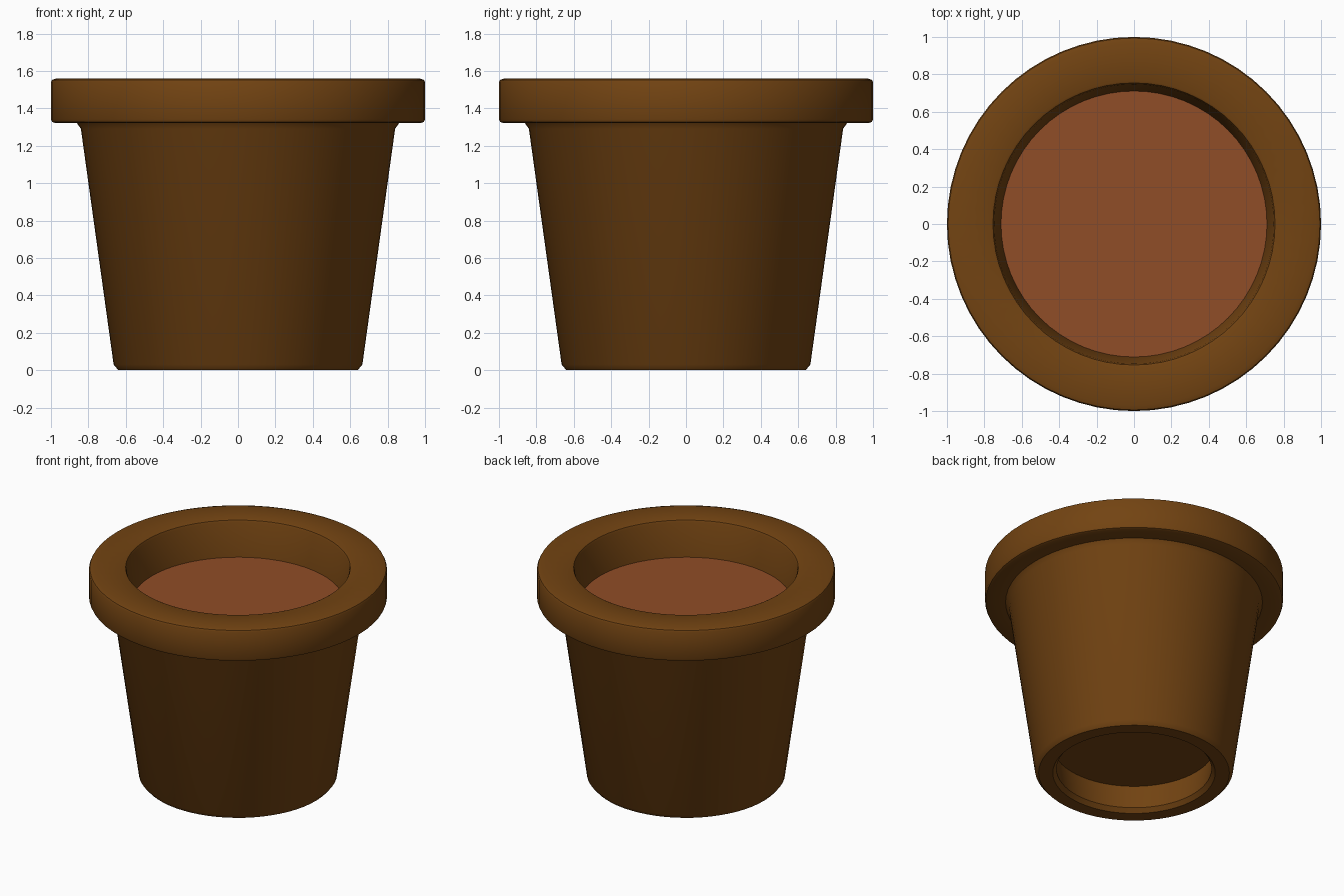
import bpy, bmesh, math

if "Cube" in bpy.data.objects:
    bpy.data.objects.remove(bpy.data.objects["Cube"])

SEGMENTS = 64


def material(name, color):
    mat = bpy.data.materials.new(name)
    mat.diffuse_color = (*color, 1)
    mat.use_nodes = True
    mat.node_tree.nodes["Principled BSDF"].inputs["Base Color"].default_value = mat.diffuse_color
    return mat


def lathe(name, profile, mat, closed):
    """Spin (radius, z) points around z; radius 0 makes a pole."""
    bm = bmesh.new()
    pts = [bm.verts.new((r, 0, z)) for r, z in profile]
    pairs = list(zip(pts, pts[1:]))
    if closed:
        pairs.append((pts[-1], pts[0]))
    edges = [bm.edges.new(p) for p in pairs]
    bmesh.ops.spin(bm, geom=pts + edges, cent=(0, 0, 0), axis=(0, 0, 1),
                   angle=math.tau, steps=SEGMENTS, use_duplicate=False)
    bmesh.ops.remove_doubles(bm, verts=bm.verts, dist=1e-4)
    bmesh.ops.recalc_face_normals(bm, faces=bm.faces)
    mesh = bpy.data.meshes.new(name)
    bm.to_mesh(mesh)
    bm.free()
    obj = bpy.data.objects.new(name, mesh)
    bpy.context.collection.objects.link(obj)
    mesh.materials.append(mat)
    bpy.context.view_layer.objects.active = obj
    obj.select_set(True)
    bpy.ops.object.shade_smooth_by_angle(angle=math.radians(35))
    obj.select_set(False)
    return obj


clay = material("clay", (0.17, 0.057, 0.006))
earth = material("earth", (0.28, 0.075, 0.02))

# Pot: recessed foot, tapered wall, thick overhanging rim, hollow inside
lathe("pot", [
    (0, 0.21), (0.545, 0.21), (0.52, 0.03), (0.545, 0.0),        # foot recess
    (0.64, 0.0), (0.665, 0.03), (0.84, 1.29), (0.862, 1.322),    # outer wall
    (0.98, 1.322), (0.994, 1.328), (1.0, 1.342),                 # rim underside
    (1.0, 1.54), (0.994, 1.552), (0.97, 1.56),                   # rim outside
    (0.765, 1.56), (0.754, 1.555), (0.747, 1.54),                # rim lip
    (0.711, 1.30), (0.57, 0.35), (0, 0.35),                      # inner wall and floor
], clay, False)

# Soil surface filling the pot
lathe("soil", [(0, 1.30), (0.711, 1.30), (0.70, 1.22), (0, 1.22)], earth, False)
